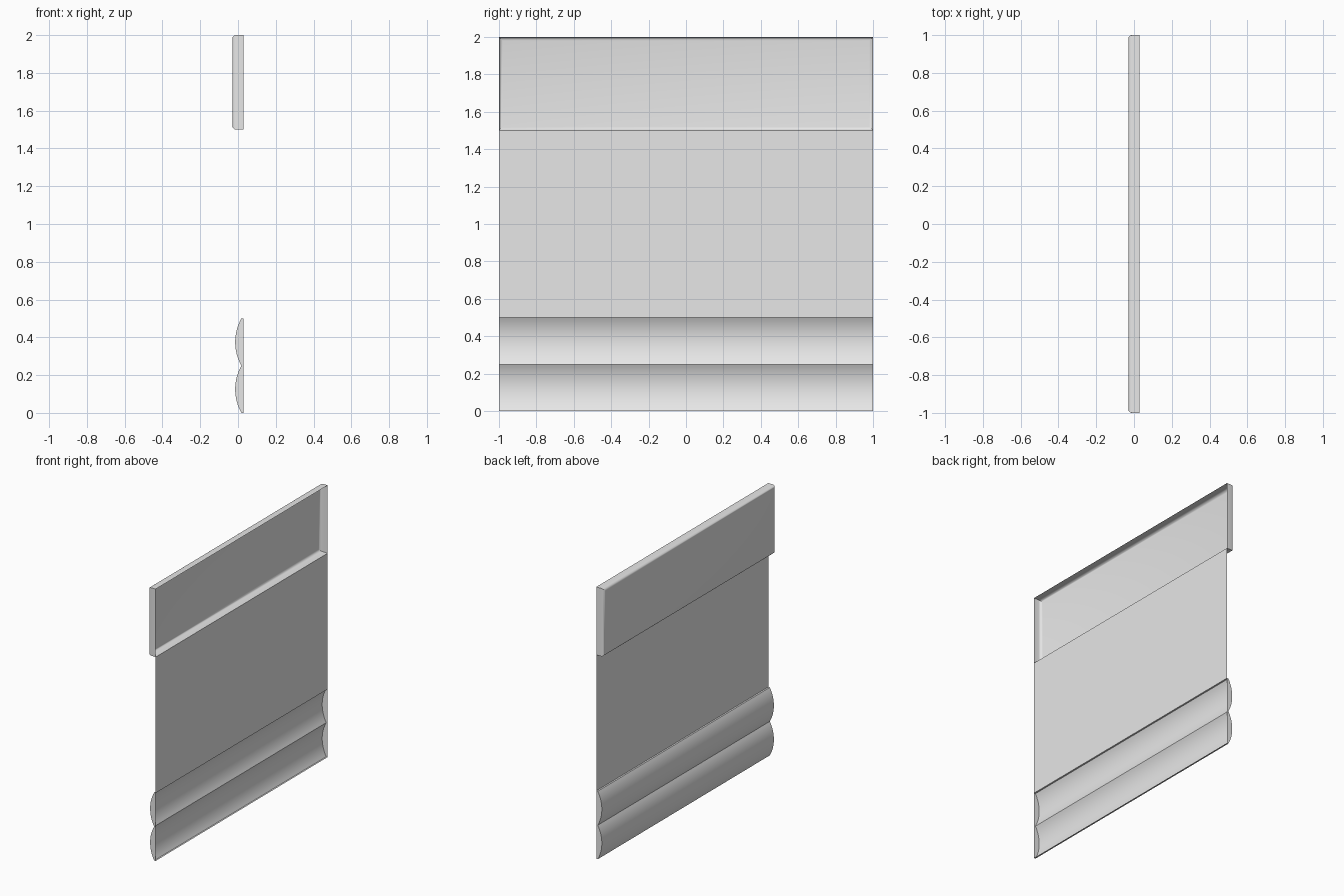
import bpy, bmesh, math
from mathutils import Vector

default = bpy.data.objects.get("Cube")
if default:
    bpy.data.objects.remove(default, do_unlink=True)

BACK = 0.03      # plane of the open back
HALF = 1.0       # half width along y

grey = bpy.data.materials.new("light_grey")
grey.use_nodes = True
grey.diffuse_color = (0.8, 0.8, 0.8, 1)
grey.node_tree.nodes["Principled BSDF"].inputs["Base Color"].default_value = (0.8, 0.8, 0.8, 1)


def finish(name, bm):
    """Turn a bmesh into a smooth shaded object with sharp creases."""
    mesh = bpy.data.meshes.new(name)
    bm.to_mesh(mesh)
    bm.free()
    mesh.materials.append(grey)
    for poly in mesh.polygons:
        poly.use_smooth = True
    mesh.set_sharp_from_angle(angle=math.radians(30))
    obj = bpy.data.objects.new(name, mesh)
    bpy.context.collection.objects.link(obj)
    return obj


def sweep(name, profile, caps=False):
    """Sheet swept along y from an (x, z) profile, with optional end caps."""
    bm = bmesh.new()
    near = [bm.verts.new((x, -HALF, z)) for x, z in profile]
    far = [bm.verts.new((x, HALF, z)) for x, z in profile]
    for i in range(len(profile) - 1):
        bm.faces.new((near[i], near[i + 1], far[i + 1], far[i]))
    if caps:
        bm.faces.new(near[::-1])
        bm.faces.new(far)
    return finish(name, bm)


# Lower moulding: two stacked shallow arcs, open at the back
def arc(z0, height, root, depth, steps=16):
    half = height / 2
    radius = (half ** 2 + depth ** 2) / (2 * depth)
    sweep_angle = math.asin(half / radius)
    points = []
    for i in range(steps + 1):
        a = sweep_angle * (2 * i / steps - 1)
        x = root - depth + radius * (1 - math.cos(a))
        points.append((x, z0 + half + radius * math.sin(a)))
    return points


ROOT, DEPTH = 0.018, 0.033
lower = arc(0, 0.25, ROOT, DEPTH)
upper = arc(0.25, 0.25, ROOT, DEPTH)
sweep("lower_moulding", [(BACK, 0)] + lower + upper[1:] + [(BACK, 0.5)], caps=True)

# Flat middle sheet
sweep("middle_sheet", [(BACK, 0.5), (BACK, 1.5)])

# Upper panel: shallow tray with rounded face edges, open at the back
bm = bmesh.new()
bmesh.ops.create_cube(bm, size=1)
bmesh.ops.scale(bm, vec=Vector((0.06, 2 * HALF, 0.5)), verts=bm.verts)
bmesh.ops.translate(bm, vec=Vector((0, 0, 1.75)), verts=bm.verts)
bm.normal_update()
open_side = [f for f in bm.faces if f.normal.x > 0.9]
bmesh.ops.delete(bm, geom=open_side, context='FACES_ONLY')
face = next(f for f in bm.faces if f.normal.x < -0.9)
bmesh.ops.bevel(bm, geom=list(face.edges), offset=0.02, segments=4,
                profile=0.5, affect='EDGES')
finish("upper_panel", bm)
